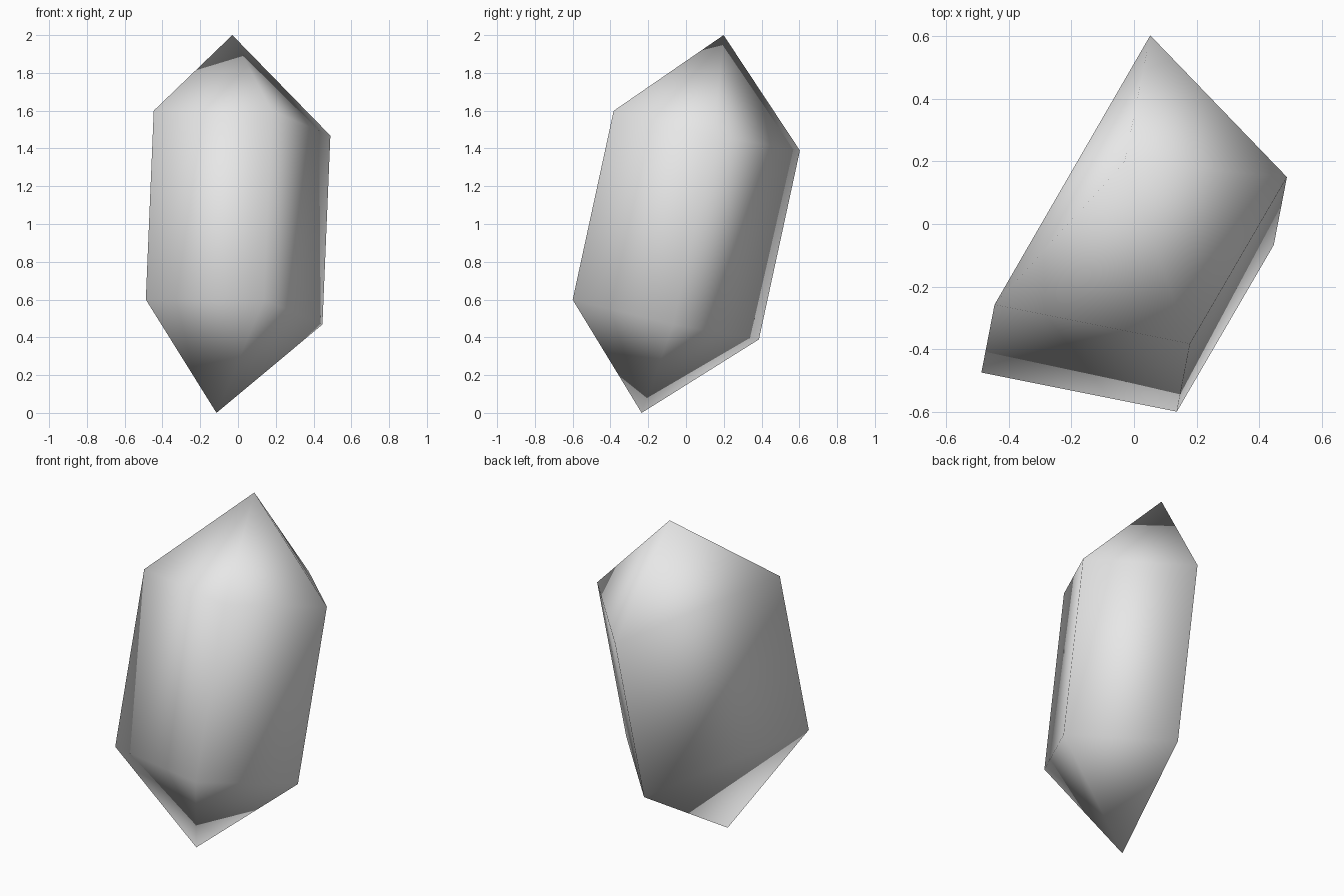
import bpy
import bmesh
from mathutils import Vector

cube = bpy.data.objects.get("Cube")
if cube:
    bpy.data.objects.remove(cube, do_unlink=True)

# Plain grey stone
stone = bpy.data.materials.new("grey_stone")
stone.use_nodes = True
grey = (0.8, 0.8, 0.8, 1.0)
stone.diffuse_color = grey
stone.node_tree.nodes["Principled BSDF"].inputs["Base Color"].default_value = grey

# Leaning four-sided column, pointed at both ends
lean = Vector((0.042, 0.217, 1.0))
lower_tip = Vector((-0.114, -0.235, 0.0))
lower_section = [
    Vector((0.01, 0.386, 0.389)),
    Vector((0.447, -0.067, 0.468)),
    Vector((0.137, -0.60, 0.599)),
    Vector((-0.488, -0.475, 0.60)),
]

bm = bmesh.new()
lower = [bm.verts.new(p) for p in lower_section]
upper = [bm.verts.new(p + lean) for p in lower_section]
bottom = bm.verts.new(lower_tip)
top = bm.verts.new(lower_tip + 2 * lean)

# Each side gets a wall and a facet running to either tip
for i in range(len(lower)):
    j = (i + 1) % len(lower)
    bm.faces.new((lower[i], lower[j], upper[j], upper[i]))
    bm.faces.new((upper[i], upper[j], top))
    bm.faces.new((lower[j], lower[i], bottom))
bmesh.ops.recalc_face_normals(bm, faces=bm.faces[:])

mesh = bpy.data.meshes.new("crystal")
bm.to_mesh(mesh)
bm.free()
mesh.materials.append(stone)
mesh.shade_smooth()

crystal = bpy.data.objects.new("crystal", mesh)
bpy.context.collection.objects.link(crystal)
